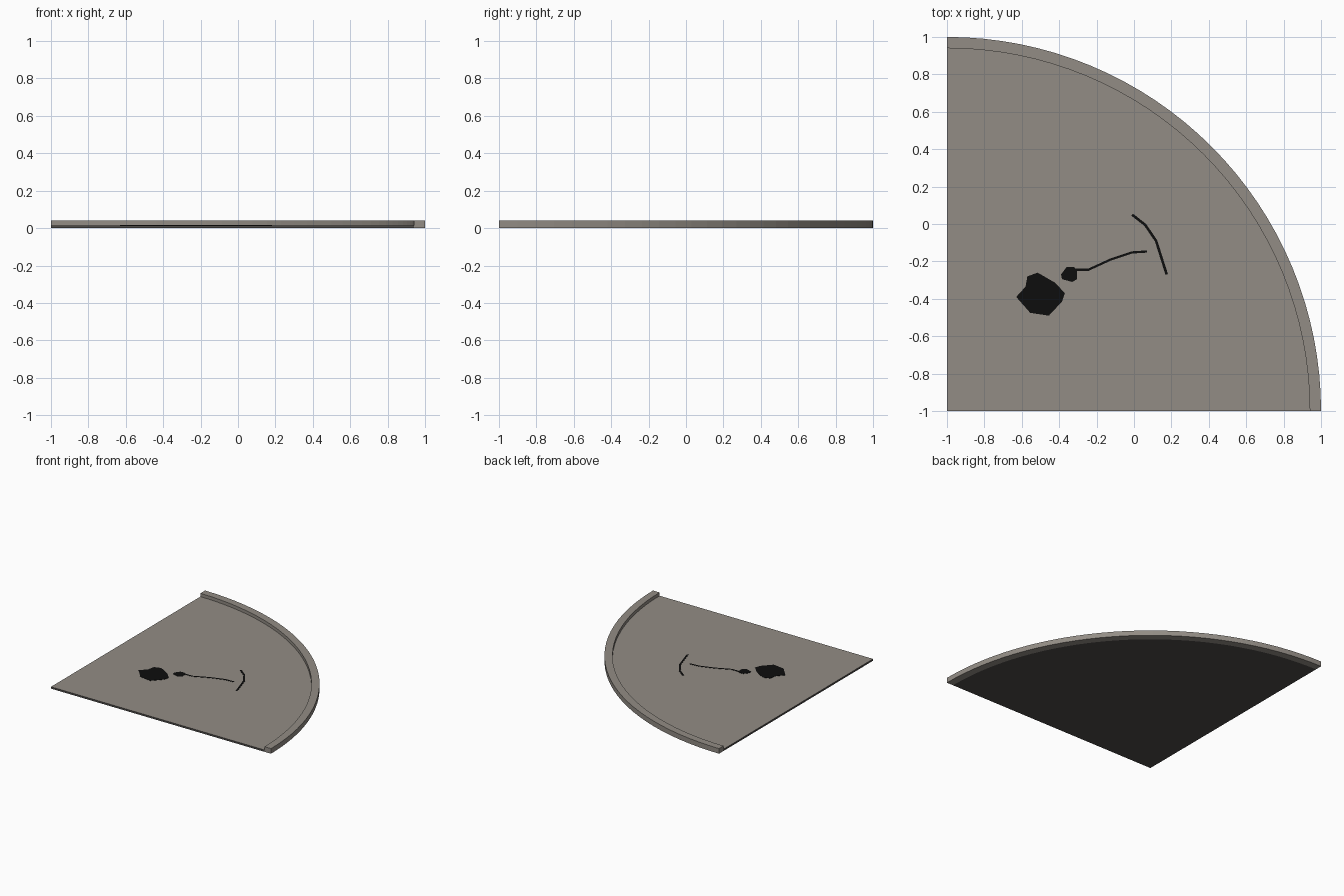
import bpy, bmesh, math
from mathutils import Vector

if "Cube" in bpy.data.objects:
    bpy.data.objects.remove(bpy.data.objects["Cube"])

FLOOR, RIM_TOP = 0.015, 0.042
INNER, OUTER = 1.94, 2.0
SEGMENTS = 32


def material(name, colour):
    m = bpy.data.materials.new(name)
    m.use_nodes = True
    m.diffuse_color = colour
    m.node_tree.nodes["Principled BSDF"].inputs["Base Color"].default_value = colour
    m.roughness = 0.9
    return m


stone = material("warm grey", (0.29, 0.265, 0.235, 1))
dark = material("dark grey", (0.075, 0.07, 0.066, 1))
black = material("black", (0.004, 0.004, 0.004, 1))


def prism(name, outline, bottom, top, mats):
    """Extrude a flat outline; a second material goes on all but the top."""
    bm = bmesh.new()
    base = bm.faces.new([bm.verts.new((x, y, bottom)) for x, y in outline])
    up = bmesh.ops.extrude_face_region(bm, geom=[base], use_keep_orig=True)
    verts = [g for g in up["geom"] if isinstance(g, bmesh.types.BMVert)]
    bmesh.ops.translate(bm, verts=verts, vec=(0, 0, top - bottom))
    bmesh.ops.recalc_face_normals(bm, faces=bm.faces)
    for f in bm.faces:
        f.material_index = 0 if f.normal.z > 0.5 else len(mats) - 1
    mesh = bpy.data.meshes.new(name)
    bm.to_mesh(mesh)
    bm.free()
    for m in mats:
        mesh.materials.append(m)
    obj = bpy.data.objects.new(name, mesh)
    bpy.context.collection.objects.link(obj)
    return obj


def quarter_arc(radius):
    angles = [math.pi / 2 * i / SEGMENTS for i in range(SEGMENTS + 1)]
    return [(radius * math.cos(a) - 1, radius * math.sin(a) - 1) for a in angles]


def ribbon(points, width):
    """Outline of a constant-width stroke along a path."""
    pts = [Vector(p) for p in points]
    left, right = [], []
    for i, p in enumerate(pts):
        d = (pts[min(i + 1, len(pts) - 1)] - pts[max(i - 1, 0)]).normalized()
        n = Vector((-d.y, d.x)) * width / 2
        left.append(p + n)
        right.append(p - n)
    return left + right[::-1]


# Quarter-disc floor with dark underside and edges, and raised curved rim
prism("floor_plate", [(-1, -1)] + quarter_arc(INNER), 0, FLOOR, [stone, dark])
prism("outer_rim", quarter_arc(OUTER) + quarter_arc(INNER)[::-1], 0, RIM_TOP, [stone])

# Painted floor marks
marks = {
    "large_patch": [(-.63, -.39), (-.58, -.335), (-.57, -.28), (-.515, -.26), (-.42, -.315),
                    (-.37, -.37), (-.385, -.415), (-.455, -.49), (-.555, -.475)],
    "small_patch": [(-.39, -.27), (-.36, -.23), (-.32, -.23), (-.305, -.25),
                    (-.305, -.295), (-.33, -.31), (-.385, -.295)],
    "long_stroke": ribbon([(-.32, -.245), (-.245, -.245), (-.125, -.19),
                           (-.01, -.152), (.07, -.147)], .012),
    "cross_stroke": ribbon([(-.01, .05), (.06, -.005), (.118, -.09), (.175, -.27)], .014),
}
for name, outline in marks.items():
    prism(name, outline, FLOOR - 0.002, FLOOR + 0.002, [black])
